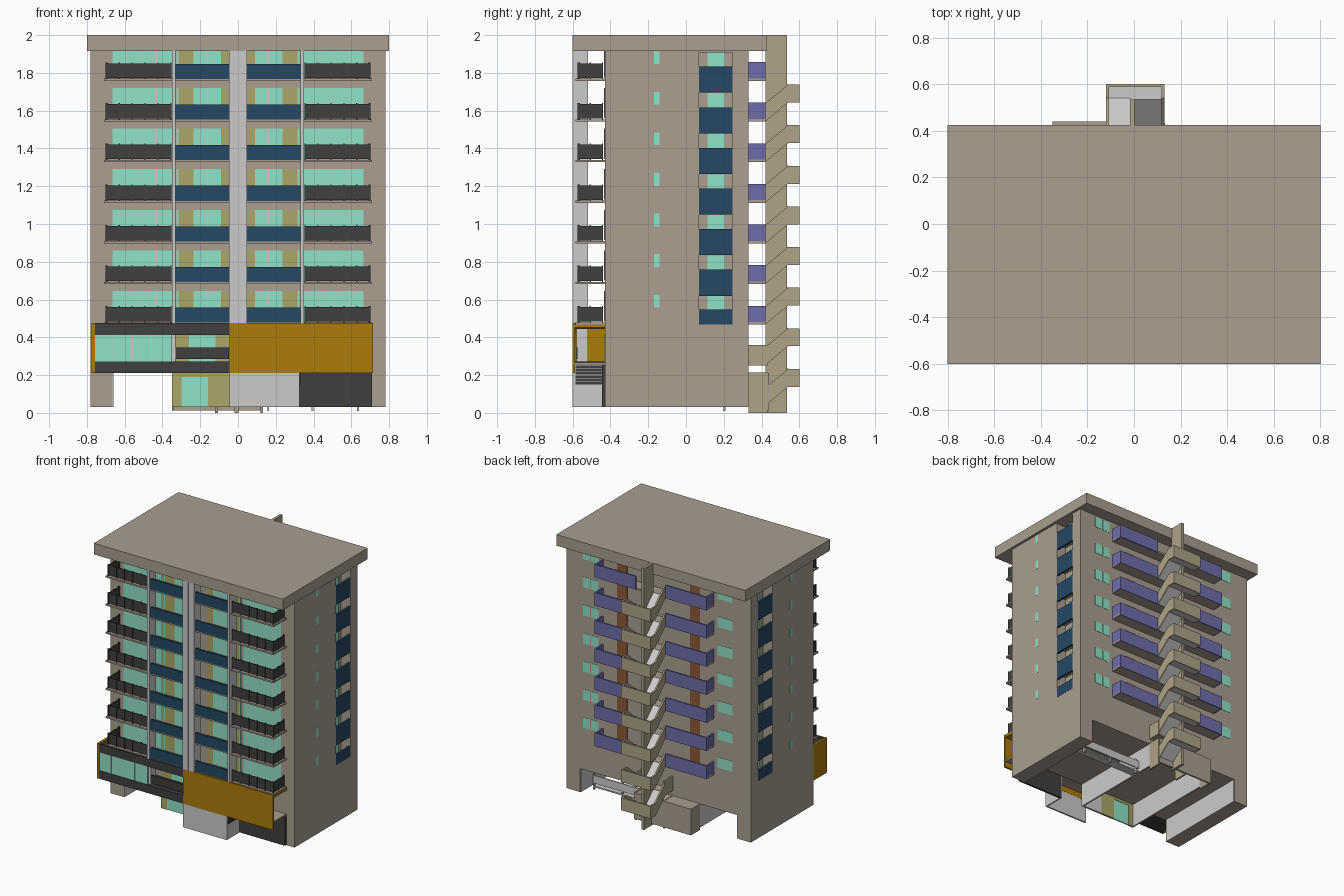
import bpy, bmesh

COL = dict(brown=(.405, .345, .28), tan=(.43, .37, .25), glass=(.28, .76, .58),
           navy=(.018, .065, .125), gold=(.41, .2, .003), violet=(.155, .155, .41),
           olive=(.41, .39, .14), dark=(.05, .05, .05), door=(.26, .1, .04))
MATS = {}
for n, c in COL.items():
    MATS[n] = bpy.data.materials.new(n)
    MATS[n].diffuse_color = (*c, 1)


def finish(name, bm, col):
    bmesh.ops.recalc_face_normals(bm, faces=bm.faces)
    me = bpy.data.meshes.new(name)
    bm.to_mesh(me)
    bm.free()
    ob = bpy.data.objects.new(name, me)
    bpy.context.collection.objects.link(ob)
    if col:
        me.materials.append(MATS[col])
    return ob


def prisms(name, items, col=None):
    """Each item is (x0, x1, yz profile), extruded along x."""
    bm = bmesh.new()
    for x0, x1, prof in items:
        a = [bm.verts.new((x0, y, z)) for y, z in prof]
        b = [bm.verts.new((x1, y, z)) for y, z in prof]
        n = len(prof)
        bm.faces.new(a)
        bm.faces.new(b[::-1])
        for i in range(n):
            bm.faces.new((a[i], a[(i + 1) % n], b[(i + 1) % n], b[i]))
    return finish(name, bm, col)


def boxes(name, items, col=None):
    """Each item is (x0, x1, y0, y1, z0, z1)."""
    return prisms(name, [(x0, x1, [(y0, z0), (y1, z0), (y1, z1), (y0, z1)])
                         for x0, x1, y0, y1, z0, z1 in items], col)


def both(items):
    return items + [(-i[1], -i[0]) + tuple(i[2:]) for i in items]


P = .215
FLOORS = [.475 + P * k for k in range(7)]


def each(f):
    return [b for z in FLOORS for b in f(z)]


# Roof and main block, with side window slots cut in
boxes("roof", [(-.8, .8, -.6, .425, 1.915, 2)], "brown")
body = boxes("main_block", [(-.78, .78, -.43, .33, .21, 1.915)], "brown")
cut = boxes("slot_cutter", both([(.7, .9, .07, .245, .47, 1.908)]))
cut.hide_render = True
cut.hide_viewport = True
cut.display_type = 'WIRE'
mod = body.modifiers.new("slots", 'BOOLEAN')
mod.object = cut
mod.solver = 'EXACT'
boxes("ground_side_walls", both([(.665, .78, -.43, .33, .03, .21)]), "brown")
boxes("ground_wall_linings", both([(.66, .665, -.43, .325, .03, .21)]))

# Side facades: recessed windows, spandrels, small windows
boxes("side_spandrels", both([(.765, .781, .07, .245, .468, .548)] +
      [(.765, .781, .07, .245, z - .07, z + .068) for z in FLOORS[1:]]), "navy")
boxes("side_loggia_glass", both(each(lambda z: [(.7, .706, .115, .205, z + .02, z + .143)])), "glass")
boxes("side_loggia_floors", both([(.7, .765, .07, .245, z - .03, z) for z in FLOORS[1:]]), "brown")
boxes("side_small_windows", both(each(lambda z: [(.775, .781, -.17, -.14, z + .082, z + .15)])), "glass")

# Front glazing and infill
boxes("front_outer_glass", both(each(lambda z: [(.35, .665, -.4315, -.42, z + .01, z + .17)])), "glass")
boxes("front_inner_glass", both(each(lambda z: [(.05, .325, -.4315, -.42, z + .01, z + .17)])), "glass")
boxes("front_infill", both(each(lambda z: [(.05, .09, -.433, -.42, z + .01, z + .17),
                                          (.235, .315, -.433, -.42, z + .01, z + .17)])), "olive")
boxes("front_mullions", both(each(lambda z: [(x, x + .004, -.433, -.43, z + .01, z + .17)
                                            for x in (.16, .43, .51, .59)])))

# Vertical fins
boxes("front_fins", both([(.33, .35, -.6, -.52, .475, 1.915), (.004, .048, -.6, -.52, .475, 1.915)])
      + [(-.35, -.33, -.58, -.52, .21, .475), (-.004, .004, -.595, -.52, .475, 1.915)])

# Front balconies
boxes("balcony_slabs", both(each(lambda z: [(.345, .71, -.585, -.43, z - .008, z + .004),
                                           (.046, .335, -.58, -.43, z - .008, z + .004)])), "brown")
boxes("balcony_panels", both(each(lambda z: [(.048, .33, -.585, -.573, z + .003, z + .083)])), "navy")


def railing(z):
    b = [(.352, .70, -.570, -.563, z + .008, z + .085), (.694, .70, -.565, -.44, z + .008, z + .085)]
    b += [(.352 + .0685 * i, .358 + .0685 * i, -.574, -.562, z, z + .09) for i in range(6)]
    b += [(.692, .702, y, y + .006, z, z + .09) for y in (-.51, -.445)]
    return b


boxes("balcony_railings", both(each(railing)), "dark")

# Podium: gold screen, dark bands, shop window, inset balcony
boxes("podium_gold_panels", [(-.045, .715, -.6, -.587, .21, .477), (-.045, .715, -.587, -.43, .452, .467),
                             (-.775, -.757, -.6, -.43, .21, .477)], "gold")
boxes("podium_bands", [(-.757, -.045, -.598, -.43, .21, .272), (-.757, -.045, -.598, -.586, .412, .475),
                       (-.757, -.045, -.586, -.43, .445, .46), (-.33, -.048, -.585, -.575, .285, .347)], "dark")
boxes("podium_window", [(-.757, -.35, -.594, -.584, .272, .412)], "glass")
boxes("podium_mullions", [(x, x + .004, -.597, -.59, .272, .412) for x in (-.66, -.56, -.46)])
boxes("podium_inset_infill", [(-.33, -.26, -.433, -.42, .272, .41), (-.12, -.048, -.433, -.42, .272, .41)], "olive")
boxes("podium_inset_glass", [(-.26, -.12, -.4315, -.42, .272, .41)], "glass")
boxes("podium_floor", [(-.045, .71, -.587, -.43, .255, .268)], "brown")

# Ground floor: screen with louvred return, dark wall, entrance hall
boxes("entrance_screen", [(-.045, .325, -.6, -.588, .03, .21), (.315, .325, -.588, -.43, .03, .255)])
boxes("dark_wall", [(.325, .71, -.445, -.43, .03, .255)], "dark")
boxes("louvres", [(.325, .332, -.585, -.445, .15 + .0175 * i, .164 + .0175 * i) for i in range(6)], "dark")
boxes("entrance_front", [(-.35, -.30, -.43, -.415, .03, .21), (-.16, -.045, -.43, -.415, .03, .21),
                         (-.30, -.16, -.43, -.415, .19, .21)], "olive")
boxes("entrance_door", [(-.30, -.16, -.427, -.418, .03, .19)], "glass")
boxes("hall_walls", [(-.35, -.338, -.415, .33, .03, .21), (.118, .13, -.415, .33, .03, .21),
                     (-.045, .13, -.43, -.415, .03, .21)])

# Rear hall extension, hollow underneath
boxes("hall_rear_extension", [(-.35, .13, .428, .44, .012, .21), (-.35, -.338, .33, .428, .012, .21),
                              (.118, .13, .33, .428, .012, .21), (-.35, .13, .33, .44, .2, .212)], "brown")
boxes("ramp_and_rail", [(.13, .64, .14, .21, .03, .04), (.13, .64, .2, .21, .06, .12)]
      + [(x, x + .01, .195, .21, .01, .13) for x in (.155, .39, .63)])

# Rear facade
boxes("rear_windows", each(lambda z: [(-.625, -.5, .325, .332, z + .055, z + .135),
                                      (.51, .57, .325, .332, z + .055, z + .135),
                                      (.58, .64, .325, .332, z + .055, z + .135)]), "glass")
boxes("rear_doors", both(each(lambda z: [(.265, .35, .325, .332, z + .005, z + .165)])), "door")
boxes("gallery_slabs", each(lambda z: [(-.47, .48, .33, .42, z - .008, z + .006)]), "brown")
boxes("gallery_parapets", each(lambda z: [(-.47, -.12, .41, .422, z - .008, z + .092),
                                          (.13, .48, .41, .422, z - .008, z + .092),
                                          (-.47, -.458, .33, .41, z - .008, z + .092),
                                          (.468, .48, .33, .41, z - .008, z + .092)]), "violet")

# Rear stair: central spine, ramped flights, sloped parapets
boxes("stair_spine", [(-.018, .003, .42, .535, 0, 2)], "tan")
flights, rails, land, front = [], [], [], []
for j in range(-2, 6):
    l = .578 + P * j
    for x0, x1, o0, o1, f in ((.003, .118, .118, .13, l - .1), (-.108, -.018, -.12, -.108, l + .115)):
        flights.append((x0, x1, [(.42, f - .008), (.54, l - .008), (.54, l + .006), (.42, f + .006)]))
        rails.append((o0, o1, [(.42, f - .01), (.54, l - .01), (.6, l - .01), (.6, l + .085),
                               (.54, l + .085), (.42, f + .085)]))
    land.append((-.108, .118, .535, .59, l - .01, l + .006))
    front.append((-.12, .13, .588, .6, l - .01, l + .085))
prisms("stair_flights", flights)
prisms("stair_side_parapets", rails, "tan")
boxes("stair_landings", land)
boxes("stair_end_parapets", front, "tan")
boxes("stair_lower_walls", [(x, x + .014, .33, .432, a, b) for x in (-.121, .118)
                            for a, b in ((0, .215), (.25, .36))] + [(-.12, .13, .33, .42, .25, .262)], "tan")
